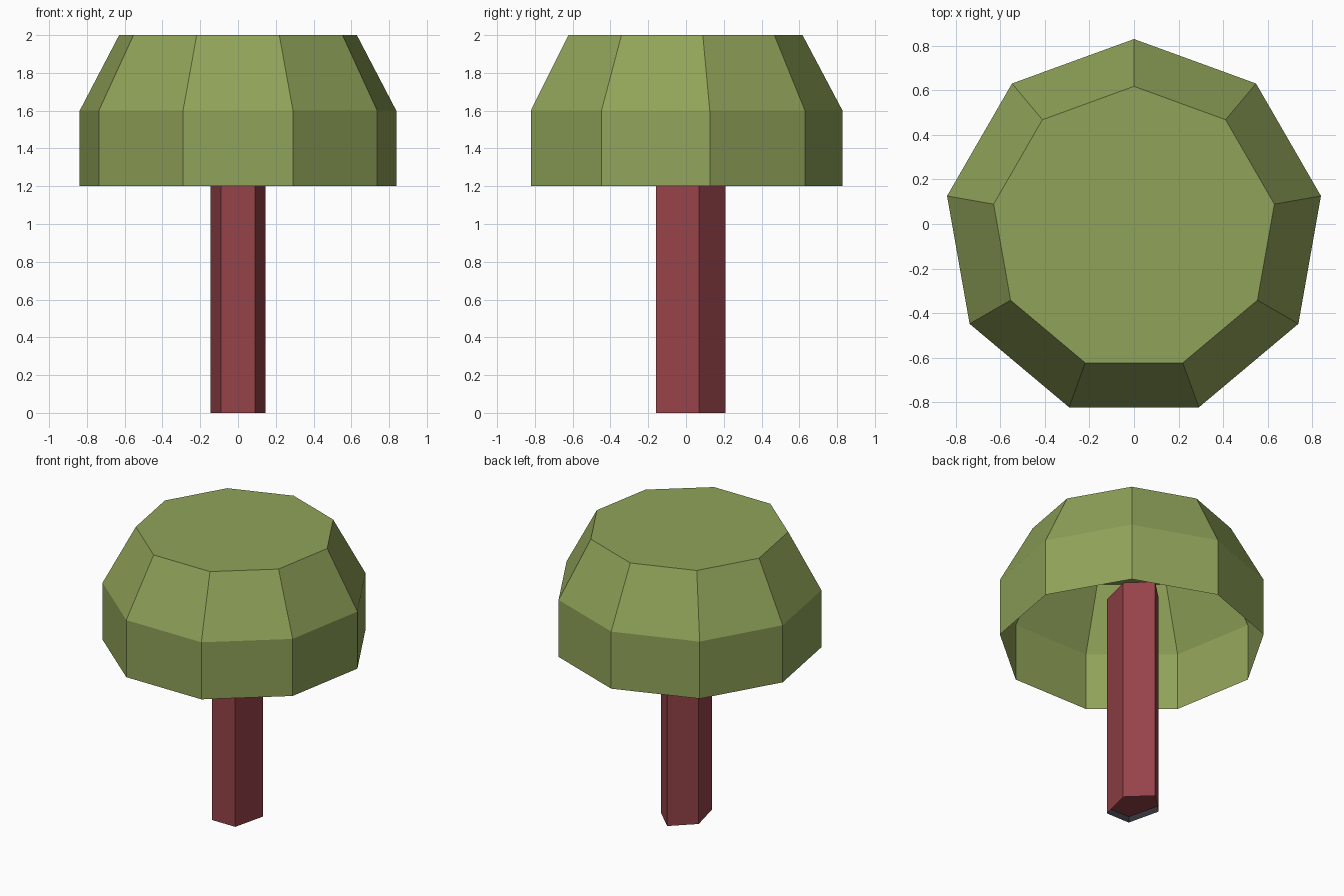
import bpy, bmesh, math

if "Cube" in bpy.data.objects:
    bpy.data.objects.remove(bpy.data.objects["Cube"])


def material(name, rgb):
    m = bpy.data.materials.new(name)
    m.diffuse_color = (*rgb, 1)
    m.use_nodes = True
    m.node_tree.nodes["Principled BSDF"].inputs["Base Color"].default_value = m.diffuse_color
    return m


GREEN = material("leaf green", (0.279, 0.366, 0.100))
RED = material("bark red", (0.301, 0.056, 0.067))
SLATE = material("dark slate", (0.035, 0.035, 0.045))


def lofted(name, sides, rings, mats, cap_start=False, cap_end=True, center_y=0.0):
    """Stack of polygon rings (rx, ry, z), one corner pointing to the back."""
    bm = bmesh.new()
    loops = []
    for rx, ry, z in rings:
        angles = [2 * math.pi * i / sides for i in range(sides)]
        loops.append([bm.verts.new((rx * math.sin(a), center_y + ry * math.cos(a), z))
                      for a in angles])
    for k, (low, high) in enumerate(zip(loops, loops[1:])):
        for i in range(sides):
            j = (i + 1) % sides
            f = bm.faces.new((low[j], low[i], high[i], high[j]))
            f.material_index = min(k, len(mats) - 1)
    if cap_start:
        bm.faces.new(loops[0]).material_index = 0
    if cap_end:
        bm.faces.new(loops[-1][::-1]).material_index = len(mats) - 1
    mesh = bpy.data.meshes.new(name)
    bm.to_mesh(mesh)
    bm.free()
    for m in mats:
        mesh.materials.append(m)
    obj = bpy.data.objects.new(name, mesh)
    bpy.context.collection.objects.link(obj)
    return obj


# Hollow nine-sided canopy, open underneath
lofted("canopy", 9,
       [(0.851, 0.851, 1.2), (0.851, 0.851, 1.6), (0.639, 0.639, 2.0)],
       [GREEN], center_y=-0.022)

# Narrow five-sided trunk reaching up into the canopy, with a shallow slate recess below
rx, ry = 0.154, 0.204
lofted("trunk", 5,
       [(rx * 0.97, ry * 0.97, 0.04), (rx, ry, 0), (rx, ry, 1.57)],
       [SLATE, RED], center_y=0.005)

# Red plate closing the recess
lofted("trunk_base", 5, [(rx * 0.97, ry * 0.97, 0.04), (rx * 0.97, ry * 0.97, 0.045)],
       [RED], cap_start=True, center_y=0.005)
